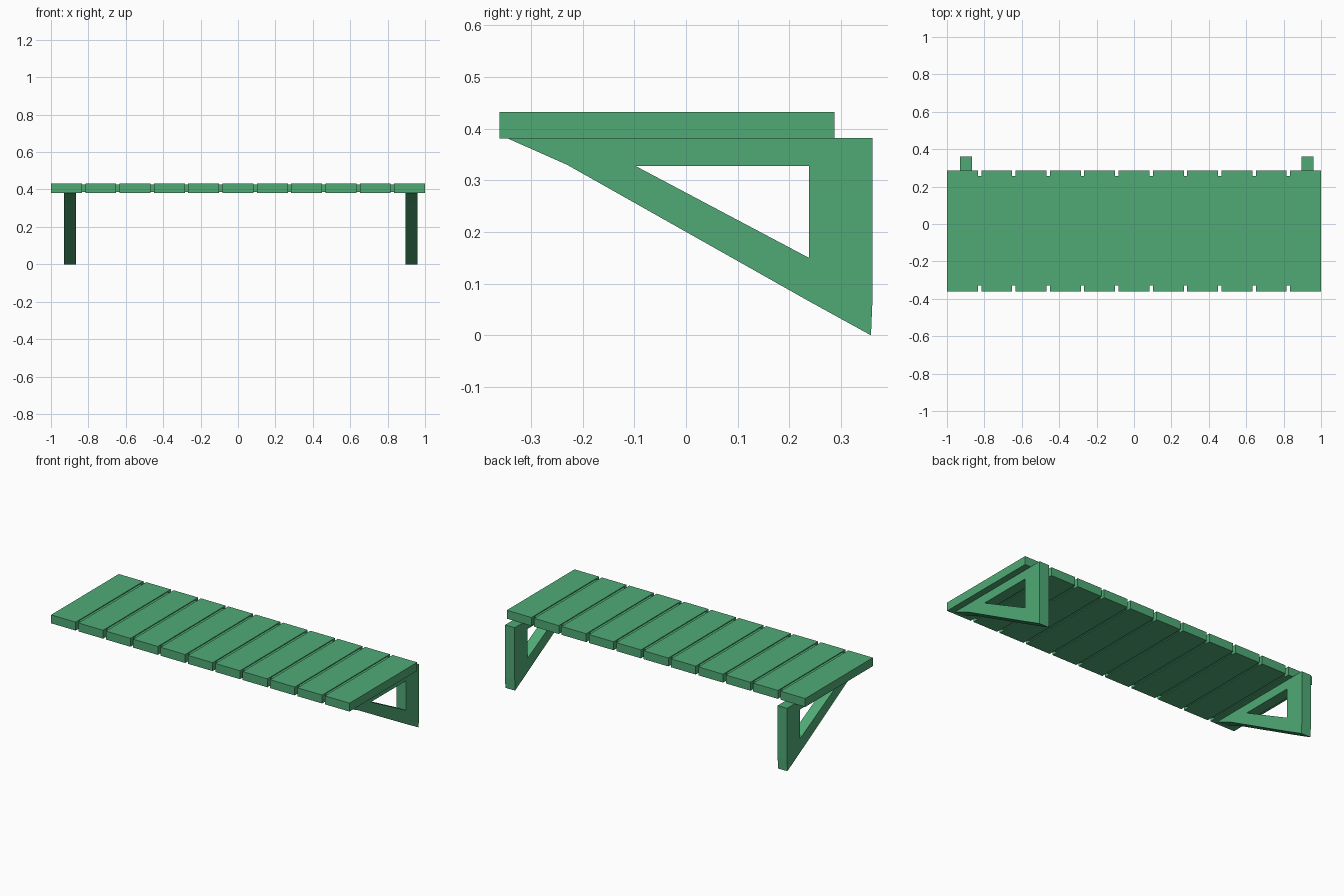
import bpy, bmesh

if "Cube" in bpy.data.objects:
    bpy.data.objects.remove(bpy.data.objects["Cube"])

green = bpy.data.materials.new("green_paint")
green.diffuse_color = (0.08, 0.40, 0.18, 1)
green.use_nodes = True
green.node_tree.nodes["Principled BSDF"].inputs["Base Color"].default_value = green.diffuse_color


def finish(bm, name):
    bmesh.ops.recalc_face_normals(bm, faces=bm.faces)
    mesh = bpy.data.meshes.new(name)
    bm.to_mesh(mesh)
    bm.free()
    mesh.materials.append(green)
    obj = bpy.data.objects.new(name, mesh)
    bpy.context.collection.objects.link(obj)
    return obj


def box(name, x0, x1, y0, y1, z0, z1):
    bm = bmesh.new()
    bmesh.ops.create_cube(bm, size=1)
    for v in bm.verts:
        v.co = (x0 if v.co.x < 0 else x1,
                y0 if v.co.y < 0 else y1,
                z0 if v.co.z < 0 else z1)
    return finish(bm, name)


# Seat planks with recessed filler strips in the gaps
COUNT, WIDTH = 11, 0.165
GAP = (2 - COUNT * WIDTH) / (COUNT - 1)
for i in range(COUNT):
    x = -1 + i * (WIDTH + GAP)
    box(f"seat_plank_{i + 1}", x, x + WIDTH, -0.361, 0.287, 0.381, 0.432)
    if i < COUNT - 1:
        box(f"gap_strip_{i + 1}", x + WIDTH, x + WIDTH + GAP,
            -0.33, 0.257, 0.386, 0.427)

# Triangular bracket profile (y, z): outer corners 0-5, opening corners 6-8
PROFILE = [(0.361, 0.382), (0.361, 0.07), (0.358, 0.0), (0.238, 0.066),
           (-0.23, 0.33), (-0.345, 0.381),
           (0.238, 0.328), (0.238, 0.15), (-0.098, 0.328)]
BEAMS = [(0, 1, 2, 7, 6), (2, 3, 4, 5, 8, 7), (5, 0, 6, 8)]


def bracket(name, x0, x1):
    bm = bmesh.new()
    verts = [bm.verts.new((x0, y, z)) for y, z in PROFILE]
    faces = [bm.faces.new([verts[i] for i in beam]) for beam in BEAMS]
    new = bmesh.ops.extrude_face_region(bm, geom=faces, use_keep_orig=True)["geom"]
    for v in new:
        if isinstance(v, bmesh.types.BMVert):
            v.co.x = x1
    return finish(bm, name)


# Wall brackets
bracket("left_bracket", -0.93, -0.867)
bracket("right_bracket", 0.895, 0.96)
